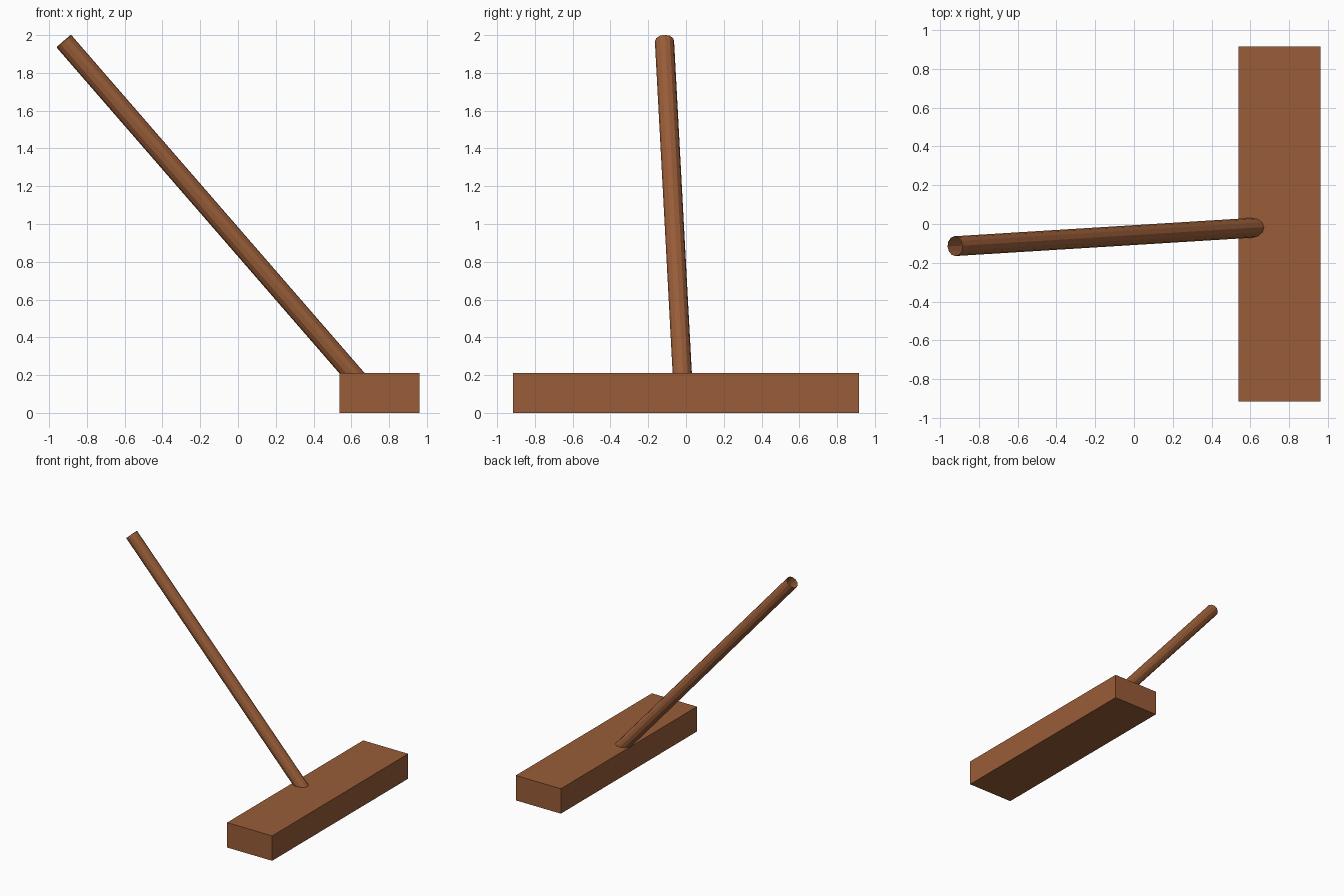
import bpy
from mathutils import Vector

if "Cube" in bpy.data.objects:
    bpy.data.objects.remove(bpy.data.objects["Cube"])

wood = bpy.data.materials.new("brown_wood")
wood.diffuse_color = (0.32, 0.11, 0.04, 1)
wood.use_nodes = True
wood.node_tree.nodes["Principled BSDF"].inputs["Base Color"].default_value = wood.diffuse_color

# Broom head: plain block
bpy.ops.mesh.primitive_cube_add(size=1, location=(0.75, 0, 0.106))
head = bpy.context.object
head.name = "head"
head.scale = (0.424, 1.83, 0.212)
bpy.ops.object.transform_apply(location=False, rotation=False, scale=True)
head.data.materials.append(wood)

# Handle: open low-poly tube, leaning back and sunk into the head
top = Vector((-0.922, -0.114, 1.968))
entry = Vector((0.602, -0.02, 0.212))
axis = (top - entry).normalized()
bottom = entry - axis * 0.1
bpy.ops.mesh.primitive_cylinder_add(
    vertices=12, radius=0.051, depth=(top - bottom).length,
    end_fill_type='NOTHING', location=(top + bottom) / 2,
    rotation=axis.to_track_quat('Z', 'Y').to_euler())
handle = bpy.context.object
handle.name = "handle"
handle.data.materials.append(wood)
